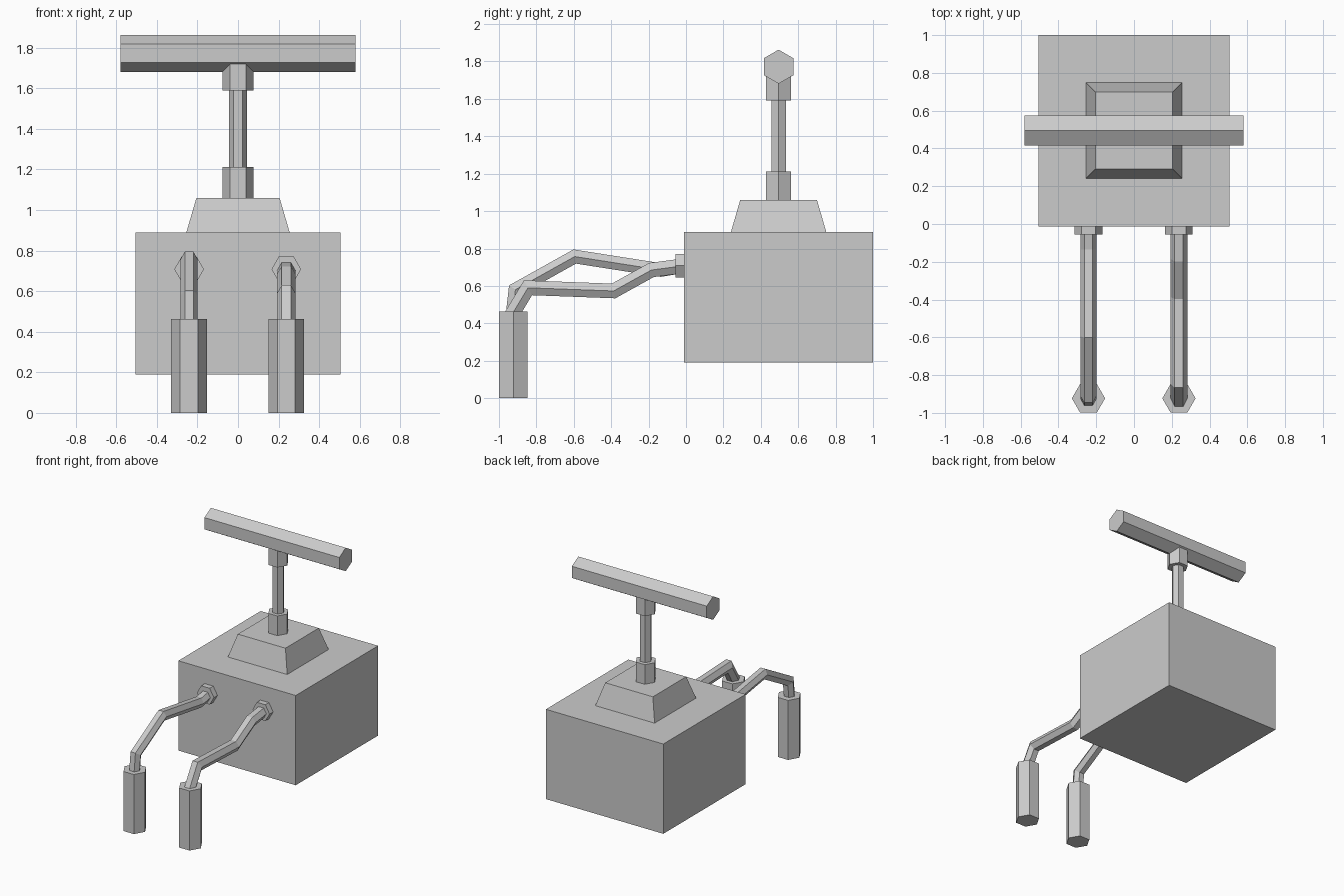
import bpy, bmesh, math
from mathutils import Vector

if "Cube" in bpy.data.objects:
    bpy.data.objects.remove(bpy.data.objects["Cube"])


def make_object(name, bm):
    bmesh.ops.recalc_face_normals(bm, faces=bm.faces)
    mesh = bpy.data.meshes.new(name)
    bm.to_mesh(mesh)
    bm.free()
    obj = bpy.data.objects.new(name, mesh)
    bpy.context.collection.objects.link(obj)
    return obj


def block(name, lo, hi, taper=0.0):
    """Box from lo to hi; taper moves the top edges inward."""
    bm = bmesh.new()
    bmesh.ops.create_cube(bm, size=1)
    lo, hi = Vector(lo), Vector(hi)
    mid, size = (lo + hi) / 2, hi - lo
    for v in bm.verts:
        inset = taper if v.co.z > 0 else 0
        v.co = (mid.x + math.copysign(size.x / 2 - inset, v.co.x),
                mid.y + math.copysign(size.y / 2 - inset, v.co.y),
                mid.z + v.co.z * size.z)
    return make_object(name, bm)


def hex_tube(name, path, r, side=(1, 0, 0)):
    """Capped, mitred hexagonal tube along a path lying at right angles to side."""
    pts, side = [Vector(p) for p in path], Vector(side)
    dirs = [(b - a).normalized() for a, b in zip(pts, pts[1:])]
    bm, rings = bmesh.new(), []
    for i, p in enumerate(pts):
        before, after = dirs[max(i - 1, 0)], dirs[min(i, len(dirs) - 1)]
        up = side.cross((before + after).normalized())
        up /= up.dot(side.cross(after))
        rings.append([bm.verts.new(p + r * (math.cos(k * math.pi / 3) * side
                                            + math.sin(k * math.pi / 3) * up))
                      for k in range(6)])
    for a, b in zip(rings, rings[1:]):
        for k in range(6):
            n = (k + 1) % 6
            bm.faces.new((a[k], a[n], b[n], b[k]))
    bm.faces.new(rings[0])
    bm.faces.new(rings[-1])
    return make_object(name, bm)


# Main box and sloped plinth
block("box_body", (-0.505, -0.012, 0.19), (0.505, 1.0, 0.888))
block("plinth", (-0.255, 0.24, 0.888), (0.255, 0.75, 1.06), taper=0.05)

# Plunger: collars, shaft and cross handle
CY = 0.495
for name, z0, z1, r in (("lower_collar", 1.06, 1.213, 0.077),
                        ("plunger_shaft", 1.06, 1.70, 0.045),
                        ("upper_collar", 1.59, 1.74, 0.077)):
    hex_tube(name, [(0, CY, z0), (0, CY, z1)], r)
hex_tube("plunger_handle", [(-0.58, CY, 1.772), (0.58, CY, 1.772)], 0.091, side=(0, 0, 1))

# Two wires, each with a socket on the box and a charge at the far end
wires = {
    "left": (-0.241, [(-0.01, 0.706), (-0.135, 0.685), (-0.595, 0.757),
                      (-0.912, 0.58), (-0.928, 0.44)]),
    "right": (0.238, [(-0.01, 0.708), (-0.185, 0.685), (-0.387, 0.573),
                      (-0.845, 0.59), (-0.935, 0.44)]),
}
for tag, (x, profile) in wires.items():
    hex_tube(tag + "_socket", [(x, -0.012, 0.708), (x, -0.056, 0.708)], 0.073)
    hex_tube(tag + "_wire", [(x, y, z) for y, z in profile], 0.042 if tag == "left" else 0.045)
    hex_tube(tag + "_charge", [(x, -0.923, 0), (x, -0.923, 0.463)], 0.088)
